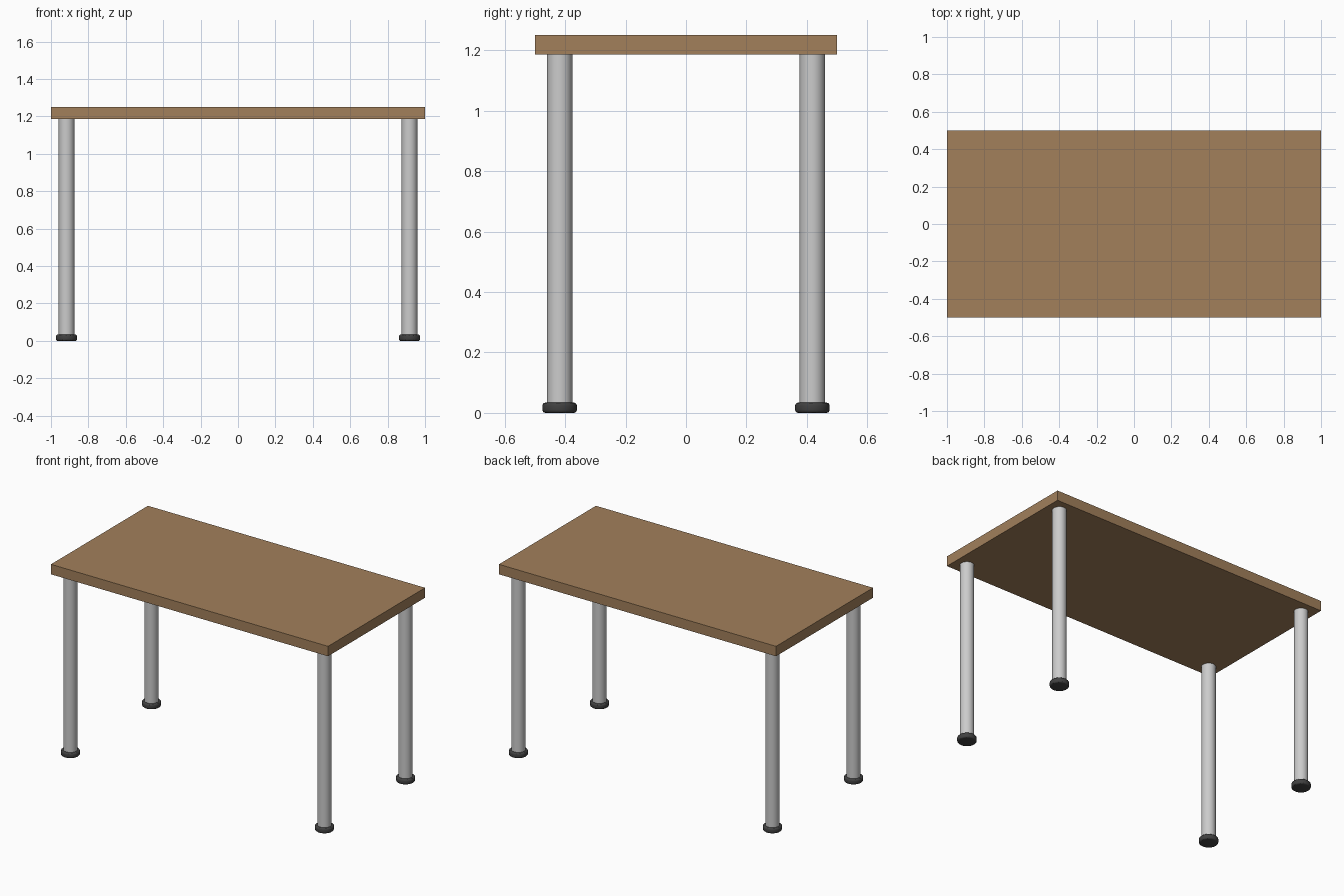
import bpy

if "Cube" in bpy.data.objects:
    bpy.data.objects.remove(bpy.data.objects["Cube"])


def material(name, rgb):
    m = bpy.data.materials.new(name)
    m.diffuse_color = (*rgb, 1.0)
    m.use_nodes = True
    m.node_tree.nodes["Principled BSDF"].inputs["Base Color"].default_value = m.diffuse_color
    return m


wood = material("wood brown", (0.36, 0.214, 0.105))
metal = material("light grey metal", (0.60, 0.60, 0.60))
rubber = material("dark rubber", (0.052, 0.052, 0.052))

TOP, UNDER, FOOT = 1.251, 1.186, 0.034
LEG_X, LEG_Y = 0.917, 0.418


def cylinder(name, radius, z0, z1, x, y, mat):
    bpy.ops.mesh.primitive_cylinder_add(
        vertices=32, radius=radius, depth=z1 - z0, location=(x, y, (z0 + z1) / 2))
    ob = bpy.context.object
    ob.name = name
    ob.data.materials.append(mat)
    return ob


# Table top slab
bpy.ops.mesh.primitive_cube_add(size=1, location=(0, 0, (TOP + UNDER) / 2))
top = bpy.context.object
top.name = "table_top"
top.scale = (2.0, 1.0, TOP - UNDER)
bpy.ops.object.transform_apply(location=False, rotation=False, scale=True)
top.data.materials.append(wood)

# Four round legs, each on a rounded foot pad
for sx, side in ((-1, "left"), (1, "right")):
    for sy, end in ((-1, "front"), (1, "back")):
        x, y = sx * LEG_X, sy * LEG_Y
        cylinder(f"{end}_{side}_leg", 0.042, FOOT, UNDER, x, y, metal)
        bpy.ops.object.shade_smooth_by_angle()

        foot = cylinder(f"{end}_{side}_foot", 0.057, 0.0, FOOT, x, y, rubber)
        bevel = foot.modifiers.new("rounded rim", 'BEVEL')
        bevel.width = 0.010
        bevel.segments = 3
        bevel.limit_method = 'ANGLE'
        bevel.angle_limit = 1.0
        bpy.ops.object.modifier_apply(modifier=bevel.name)
        bpy.ops.object.shade_smooth_by_angle()
